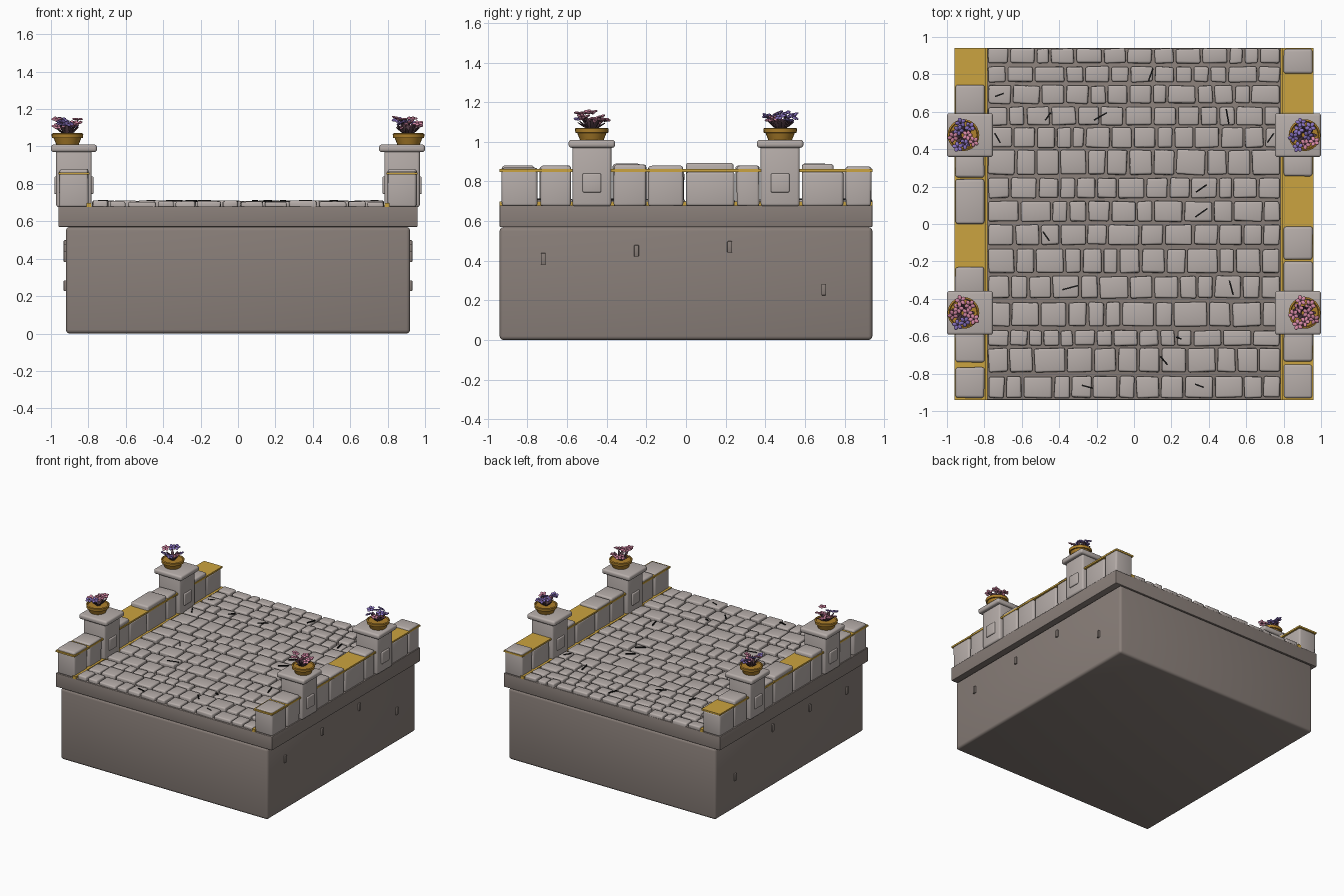
import bpy, bmesh, math, random
from mathutils import Matrix, Vector, Euler

if "Cube" in bpy.data.objects:
    bpy.data.objects.remove(bpy.data.objects["Cube"])

random.seed(7)


def mat(name, r, g, b):
    m = bpy.data.materials.new(name)
    m.diffuse_color = (r, g, b, 1)
    m.use_nodes = True
    m.node_tree.nodes["Principled BSDF"].inputs["Base Color"].default_value = m.diffuse_color
    return m


STONE = mat("pale stone", 0.47, 0.42, 0.40)
BASE = mat("brown grey stone", 0.25, 0.21, 0.19)
GOLD = mat("gold trim", 0.60, 0.37, 0.05)
BRONZE = mat("bronze pot", 0.43, 0.22, 0.025)
PINK = mat("pink petals", 0.68, 0.25, 0.38)
PURPLE = mat("purple petals", 0.25, 0.17, 0.53)
PLUM = mat("plum leaves", 0.085, 0.045, 0.06)
BLACK = mat("dark crack", 0.008, 0.008, 0.008)


def finish(name, bm, mats, bevel=0, segs=3, angle=40):
    """Bevel all edges, turn the bmesh into an object and smooth it by angle."""
    if bevel:
        bmesh.ops.bevel(bm, geom=bm.edges[:], offset=bevel, segments=segs,
                        profile=0.5, affect='EDGES', clamp_overlap=True)
    bmesh.ops.recalc_face_normals(bm, faces=bm.faces[:])
    me = bpy.data.meshes.new(name)
    bm.to_mesh(me)
    bm.free()
    for m in mats:
        me.materials.append(m)
    ob = bpy.data.objects.new(name, me)
    bpy.context.collection.objects.link(ob)
    bpy.ops.object.select_all(action='DESELECT')
    ob.select_set(True)
    bpy.context.view_layer.objects.active = ob
    bpy.ops.object.shade_smooth_by_angle(angle=math.radians(angle))
    return ob


def add_box(bm, x0, x1, y0, y1, z0, z1, rot=0, jitter=0):
    """Box from its bounds, optionally turned about z and with uneven corners."""
    m = (Matrix.Translation(((x0 + x1) / 2, (y0 + y1) / 2, (z0 + z1) / 2))
         @ Matrix.Rotation(rot, 4, 'Z') @ Matrix.Diagonal((x1 - x0, y1 - y0, z1 - z0, 1)))
    vs = bmesh.ops.create_cube(bm, size=1, matrix=m)['verts']
    for v in vs:
        v.co += Vector((random.uniform(-jitter, jitter), random.uniform(-jitter, jitter),
                        random.uniform(-jitter, jitter) * 0.5))


def box(name, m, bounds, bevel=0):
    bm = bmesh.new()
    add_box(bm, *bounds)
    return finish(name, bm, [m], bevel)


# foundation and slab
box("foundation", BASE, (-0.92, 0.92, -0.94, 0.94, 0, 0.57), 0.02)
box("deck_slab", BASE, (-0.96, 0.96, -0.94, 0.94, 0.57, 0.68), 0.004)

# small raised chips on both sides of the foundation
bm = bmesh.new()
for s in (-1, 1):
    for y, z in ((-0.72, 0.41), (-0.25, 0.45), (0.22, 0.47), (0.695, 0.255)):
        add_box(bm, s * 0.92 - 0.012, s * 0.92 + 0.012, y - 0.012, y + 0.012, z - 0.029, z + 0.029)
finish("foundation_chips", bm, [BASE], 0.004, 2)

# paving stones in fifteen rows
rows = [(0.86, 0.938), (0.76, 0.84), (0.645, 0.74), (0.53, 0.625), (0.41, 0.515),
        (0.265, 0.395), (0.14, 0.245), (0.015, 0.12), (-0.11, -0.005), (-0.26, -0.135),
        (-0.395, -0.28), (-0.545, -0.42), (-0.65, -0.57), (-0.79, -0.665), (-0.928, -0.815)]
bm = bmesh.new()
for y0, y1 in rows:
    weights = [random.uniform(0.65, 1.45) for _ in range(random.choice((12, 13, 13, 14)))]
    x, scale = -0.785, 1.57 / sum(weights)
    for w in weights:
        add_box(bm, x + 0.007, x + w * scale - 0.007, y0, y1, 0.67,
                random.uniform(0.703, 0.711), random.uniform(-0.03, 0.03), 0.004)
        x += w * scale
finish("paving_stones", bm, [STONE], 0.01, 3)

# thin cracks on the paving: x, y, angle in degrees, length
cracks = [(0.09, 0.80, 70, .07), (-0.72, 0.69, 20, .05), (-0.46, 0.575, 55, .05),
          (-0.18, 0.575, 30, .08), (0.5, 0.575, -80, .08), (-0.73, 0.46, -60, .06),
          (0.73, 0.46, 55, .06), (0.36, 0.19, 35, .07), (0.36, 0.06, 35, .08),
          (-0.47, -0.065, -55, .06), (-0.34, -0.34, 15, .09), (0.52, -0.34, -75, .08),
          (0.24, -0.61, -20, .03), (0.16, -0.73, -50, .06), (-0.25, -0.87, -15, .06),
          (0.35, -0.865, -20, .05)]
bm = bmesh.new()
for x, y, a, n in cracks:
    add_box(bm, x - n / 2, x + n / 2, y - 0.004, y + 0.004, 0.704, 0.713, math.radians(a))
finish("paving_cracks", bm, [BLACK])

# parapet blocks: y start, y end, top (low ones stay under the gold trim)
walls = {"left": [(0.75, 0.935, 0.85), (0.585, 0.745, 0.89), (0.25, 0.37, 0.88), (0.0, 0.24, 0.895),
                  (-0.225, -0.01, 0.85), (-0.37, -0.23, 0.89), (-0.74, -0.58, 0.875), (-0.93, -0.765, 0.88)],
         "right": [(0.805, 0.935, 0.875), (0.585, 0.795, 0.85), (0.255, 0.37, 0.88), (0.0, 0.245, 0.85),
                   (-0.19, -0.015, 0.88), (-0.365, -0.2, 0.885), (-0.735, -0.58, 0.88), (-0.93, -0.75, 0.87)]}
for side, s in (("left", -1), ("right", 1)):
    bm = bmesh.new()
    for y0, y1, top in walls[side]:
        xs = sorted((s * 0.80, s * 0.955))
        add_box(bm, *xs, y0, y1, 0.675, top, 0, 0.002)
    finish(side + "_parapet_blocks", bm, [STONE], 0.014, 3)
    # gold sheet through the parapet and gold strip along the paving
    bm = bmesh.new()
    add_box(bm, *sorted((s * 0.795, s * 0.96)), -0.94, 0.94, 0.849, 0.862)
    add_box(bm, *sorted((s * 0.782, s * 0.81)), -0.94, 0.94, 0.675, 0.698)
    finish(side + "_gold_trim", bm, [GOLD])


def pot(name, x, y):
    """Lathe the pot from a profile."""
    prof = [(0, 1.005), (0.058, 1.005), (0.074, 1.045), (0.083, 1.046), (0.085, 1.067),
            (0.076, 1.071), (0.072, 1.062), (0, 1.062)]
    bm = bmesh.new()
    vs = [bm.verts.new((r, 0, z)) for r, z in prof]
    es = [bm.edges.new(p) for p in zip(vs, vs[1:])]
    bmesh.ops.spin(bm, geom=vs + es, cent=(0, 0, 0), axis=(0, 0, 1), angle=math.tau, steps=24)
    bmesh.ops.remove_doubles(bm, verts=bm.verts[:], dist=1e-4)
    finish(name, bm, [BRONZE]).location = (x, y, 0)


def flowers(name, x, y, purple_share):
    """Five-petalled blossoms above a tuft of pointed leaves."""
    bm = bmesh.new()

    def blob(m, idx, subdiv=1):
        vs = bmesh.ops.create_icosphere(bm, subdivisions=subdiv, radius=1, matrix=m)['verts']
        for f in {f for v in vs for f in v.link_faces}:
            f.material_index = idx

    for i in range(11):
        m = (Matrix.Rotation(i * math.tau / 11, 4, 'Z') @ Matrix.Translation((0.012, 0, 1.06))
             @ Matrix.Rotation(-random.uniform(0.5, 1.2), 4, 'Y')
             @ Matrix.Translation((0.036, 0, 0)) @ Matrix.Diagonal((0.042, 0.012, 0.004, 1)))
        blob(m, 2)
    for i in range(8):
        a, r = i * 2.4, 0.02 + 0.055 * math.sqrt(i / 8)
        tilt = Euler((random.uniform(-.5, .5), random.uniform(-.5, .5), a)).to_matrix().to_4x4()
        c = Matrix.Translation((r * math.cos(a), r * math.sin(a), random.uniform(1.1, 1.15))) @ tilt
        idx = 1 if random.random() < purple_share else 0
        for k in range(5):
            blob(c @ Matrix.Rotation(k * math.tau / 5, 4, 'Z') @ Matrix.Translation((0.017, 0, 0.002))
                 @ Matrix.Diagonal((0.014, 0.011, 0.006, 1)), idx, 2)
        blob(c @ Matrix.Diagonal((0.007, 0.007, 0.008, 1)), 2)
    finish(name, bm, [PINK, PURPLE, PLUM], angle=60).location = (x, y, 0)


# four pillars with panels, caps, pots and flowers
for sx, side in ((-1, "left"), (1, "right")):
    for sy, end in ((-1, "front"), (1, "back")):
        n, x, y = f"{end}_{side}_", sx * 0.877, sy * 0.475
        box(n + "pillar", STONE, (x - 0.095, x + 0.095, y - 0.098, y + 0.098, 0.675, 0.985), 0.014)
        box(n + "pillar_panels", STONE, (x - 0.105, x + 0.105, y - 0.047, y + 0.047, 0.745, 0.84), 0.007)
        box(n + "pillar_cap", STONE, (x - 0.123, x + 0.123, y - 0.117, y + 0.117, 0.97, 1.01), 0.014)
        pot(n + "pot", sx * 0.912, y)
        flowers(n + "flowers", sx * 0.91, y, 0.6 if sy > 0 else 0.1)
